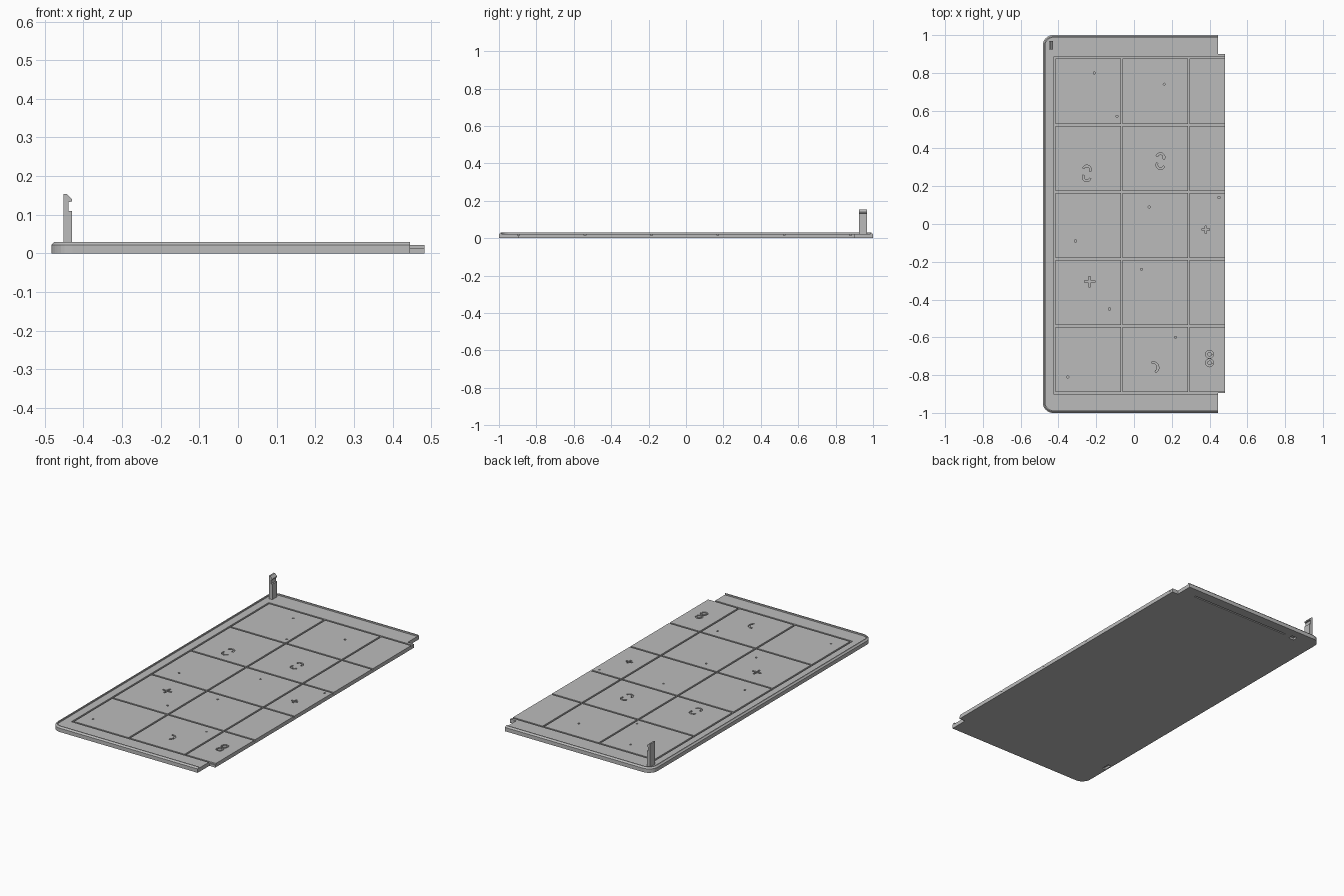
import bpy, bmesh, math

if bpy.data.objects.get("Cube"):
    bpy.data.objects.remove(bpy.data.objects["Cube"])

grey = bpy.data.materials.new("plain grey")
grey.use_nodes = True
grey.diffuse_color = (0.5, 0.5, 0.5, 1)
grey.node_tree.nodes["Principled BSDF"].inputs["Base Color"].default_value = (0.5, 0.5, 0.5, 1)

FLOOR, RIM, FOOT = 0.022, 0.03, 0.014
LEFT, RIGHT, NOTCH = -0.483, 0.483, 0.445


def finish(bm, name, helper=False):
    bmesh.ops.recalc_face_normals(bm, faces=bm.faces)
    mesh = bpy.data.meshes.new(name)
    bm.to_mesh(mesh)
    bm.free()
    mesh.materials.append(grey)
    ob = bpy.data.objects.new(name, mesh)
    bpy.context.collection.objects.link(ob)
    ob.hide_render = helper
    ob.hide_viewport = helper
    return ob


def prism(bm, pts, offset):
    """Extrude a closed outline of 3D points along an offset."""
    low = [bm.verts.new(p) for p in pts]
    high = [bm.verts.new([a + b for a, b in zip(p, offset)]) for p in pts]
    bm.faces.new(low)
    bm.faces.new(high)
    for i in range(len(pts)):
        j = (i + 1) % len(pts)
        bm.faces.new((low[i], low[j], high[j], high[i]))


def box(bm, x0, x1, y0, y1, z0, z1):
    prism(bm, [(x0, y0, z0), (x1, y0, z0), (x1, y1, z0), (x0, y1, z0)], (0, 0, z1 - z0))


def edge_path(inset, steps=8):
    """Open path along the back, left and front edges, with rounded corners."""
    r, x, y = 0.055, LEFT + 0.055, 1 - 0.055
    path = [(NOTCH, 1 - inset)]
    for cy, start in ((y, 90), (-y, 180)):
        for i in range(steps + 1):
            a = math.radians(start + 90 * i / steps)
            path.append((x + (r - inset) * math.cos(a), cy + (r - inset) * math.sin(a)))
    return path + [(NOTCH, inset - 1)]


# Floor plate with a tongue on the right side
bm = bmesh.new()
tongue = [(NOTCH, -0.895), (RIGHT, -0.895), (RIGHT, 0.9), (NOTCH, 0.9)]
prism(bm, [(x, y, 0) for x, y in edge_path(0.006) + tongue], (0, 0, FLOOR))
floor = finish(bm, "floor_plate")

# Raised chamfered rim swept round three sides
bm = bmesh.new()
profile = [(0, 0), (0, 0.022), (0.008, RIM), (0.014, RIM), (0.014, 0.02), (0.007, 0)]
rails = [[bm.verts.new((x, y, z)) for x, y in edge_path(d)] for d, z in profile]
for k, rail in enumerate(rails):
    after = rails[(k + 1) % len(rails)]
    for i in range(len(rail) - 1):
        bm.faces.new((rail[i], rail[i + 1], after[i + 1], after[i]))
bm.faces.new([rail[0] for rail in rails])
bm.faces.new([rail[-1] for rail in rails])
finish(bm, "raised_rim")

# Grid grooves: columns and rows at one pitch, open to the right edge
bm = bmesh.new()
PITCH, X0, Y0, HALF = 0.355, -0.42, -0.895, 0.005
for i in range(3):
    x = X0 + i * PITCH
    box(bm, x - HALF, x + HALF, Y0 - HALF, Y0 + 5 * PITCH + HALF, FOOT, 0.05)
for j in range(6):
    y = Y0 + j * PITCH
    box(bm, X0 - HALF, 0.6, y - HALF, y + HALF, FOOT, 0.05)
grooves = finish(bm, "groove_cutter", True)


def arc(bm, x, y, radius, start, sweep, steps=10, width=0.009):
    """Curved engraved band."""
    ring = []
    for r, order in ((radius, range(steps + 1)), (radius - width, range(steps, -1, -1))):
        for i in order:
            a = math.radians(start + sweep * i / steps)
            ring.append((x + r * math.cos(a), y + r * math.sin(a), FOOT))
    prism(bm, ring, (0, 0, 0.03))


# Engraved ornaments and small pits in the tiles
bm = bmesh.new()
arc(bm, 0.10, -0.76, 0.032, -60, 160)
for cy in (-0.735, -0.69):
    arc(bm, 0.40, cy, 0.021, 0, 350, 14)
for x, y in ((-0.25, 0.27), (0.14, 0.335)):
    arc(bm, x, y + 0.018, 0.024, -30, 190)
    arc(bm, x, y - 0.022, 0.024, 150, 190)
for x, y, s in ((-0.235, -0.305, 0.028), (0.38, -0.03, 0.02)):
    w = 0.005
    prism(bm, [(x + a * s if abs(a) == 1 else x + a * w * 2,
                y + b * s if abs(b) == 1 else y + b * w * 2, FOOT)
               for a, b in ((1, -.5), (1, .5), (.5, .5), (.5, 1), (-.5, 1), (-.5, .5),
                            (-1, .5), (-1, -.5), (-.5, -.5), (-.5, -1), (.5, -1), (.5, -.5))],
          (0, 0, 0.03))
for x, y in ((-.21, .8), (.16, .74), (-.09, .57), (-.31, -.09), (.08, .09),
             (.45, .14), (-.13, -.45), (.04, -.24), (-.35, -.81), (.22, -.6)):
    prism(bm, [(x + 0.006 * math.cos(i * math.pi / 4), y + 0.006 * math.sin(i * math.pi / 4), FOOT)
               for i in range(8)], (0, 0, 0.03))
marks = finish(bm, "ornament_cutter", True)

# Underside slot, socket and edge recess
bm = bmesh.new()
box(bm, -0.28, 0.36, 0.936, 0.944, -0.02, 0.01)
box(bm, -0.355, -0.32, 0.922, 0.952, -0.02, 0.012)
box(bm, -0.475, -0.455, -0.81, -0.76, -0.02, 0.01)
under = finish(bm, "underside_cutter", True)

for cutter in (grooves, marks, under):
    mod = floor.modifiers.new(cutter.name, 'BOOLEAN')
    mod.operation = 'DIFFERENCE'
    mod.solver = 'EXACT'
    mod.use_self = True
    mod.object = cutter

# Hooked clip post in the back corner
bm = bmesh.new()
clip = [(-0.451, 0.015), (-0.43, 0.015), (-0.43, 0.11), (-0.438, 0.11), (-0.438, 0.133),
        (-0.43, 0.134), (-0.43, 0.14), (-0.443, 0.154), (-0.451, 0.154)]
prism(bm, [(x, 0.924, z) for x, z in clip], (0, 0.044, 0))
finish(bm, "clip_post")
